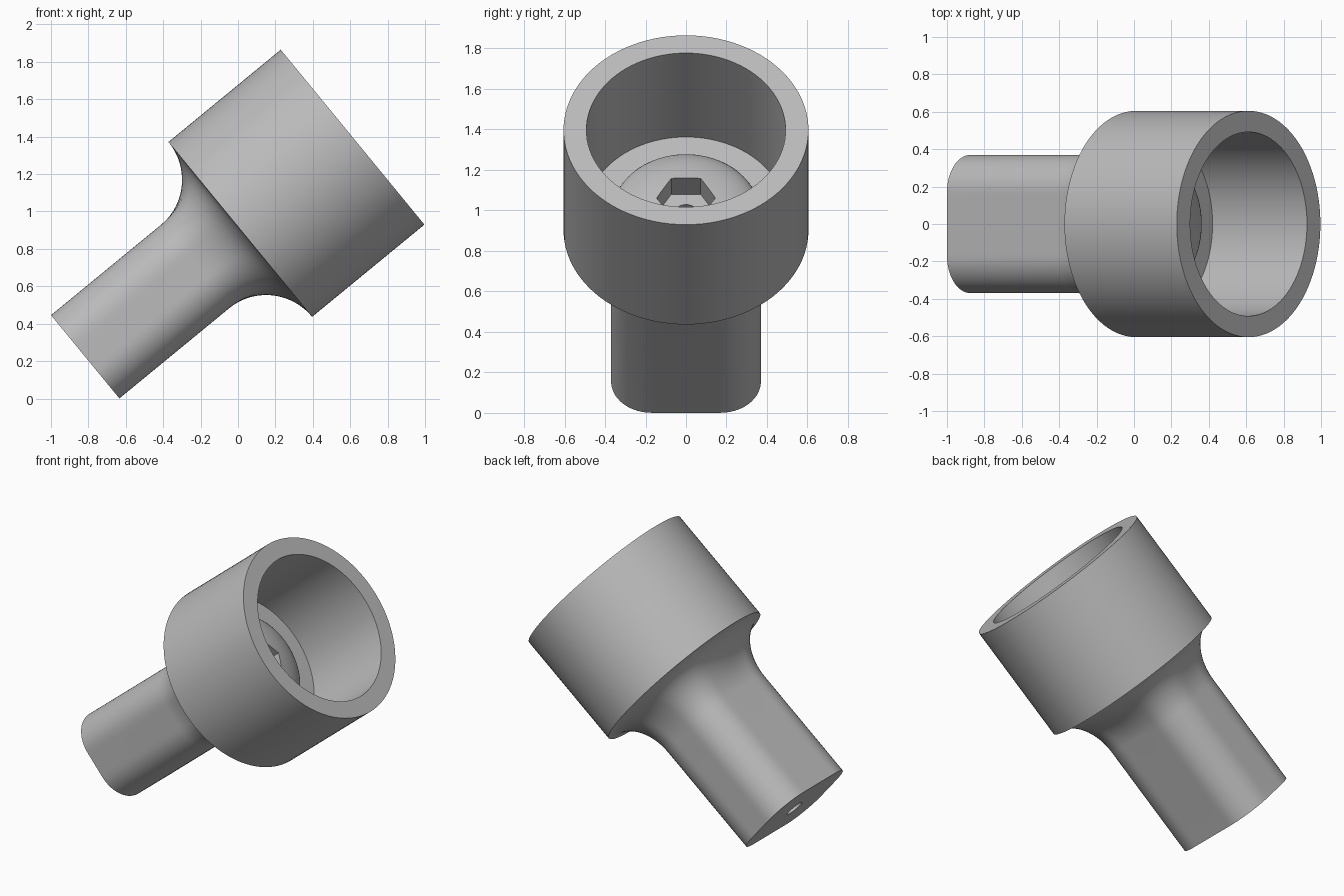
import bpy, bmesh, math
from mathutils import Matrix, Vector

cube = bpy.data.objects.get("Cube")
if cube:
    bpy.data.objects.remove(cube, do_unlink=True)

SEG = 96
STEM_W, STEM_Y, CORNER = 0.288, 0.37, 0.2    # stem half sizes and corner radius
CUP_R, INNER_R, BORE_R, HEX_R = 0.605, 0.492, 0.06, 0.145
FILLET_T, BACK_T, RIM_T, FLOOR_T = 0.76, 1.073, 1.85, 1.197
DOME_R, DOME_H = 0.365, 0.135


def circle(radius):
    return lambda a: radius


def hexagon(a):
    """Hexagon radius, with corners on the y axis."""
    step = math.pi / 3
    local = (a - math.pi / 2) % step - step / 2
    return HEX_R * math.cos(step / 2) / math.cos(local)


def stem(a):
    """Radius of the rounded rectangular stem at angle a."""
    c, s = abs(math.cos(a)), abs(math.sin(a))
    r = min(STEM_W / max(c, 1e-6), STEM_Y / max(s, 1e-6))
    cw, cy = STEM_W - CORNER, STEM_Y - CORNER
    if r * c > cw and r * s > cy:
        b = cw * c + cy * s
        r = b + math.sqrt(b * b - cw * cw - cy * cy + CORNER ** 2)
    return r


def dome_height(r):
    return FLOOR_T + DOME_H * math.sqrt(max(0, 1 - (r / DOME_R) ** 2))


def blend(f, g, k):
    return lambda a: f(a) + (g(a) - f(a)) * k


rings = []    # pairs of (radius by angle, height by radius)


def ring(shape, height):
    rings.append((shape, height if callable(height) else lambda r: height))


# Stem end with the small bore, then the straight stem
ring(circle(BORE_R), 0)
ring(stem, 0)

# Concave fillet flaring from the stem to the cup
for i in range(21):
    p = i / 20 * math.pi / 2
    ring(blend(stem, circle(CUP_R), 1 - math.cos(p)),
         FILLET_T + (BACK_T - FILLET_T) * math.sin(p))

# Cup wall, rim and floor
ring(circle(CUP_R), RIM_T)
ring(circle(INNER_R), RIM_T)
ring(circle(INNER_R), FLOOR_T)

# Domed boss with a hexagonal recess
for i in range(11):
    p = i / 10 * math.radians(62)
    ring(circle(DOME_R * math.cos(p)), dome_height)
ring(hexagon, dome_height)
ring(hexagon, FLOOR_T)
ring(circle(BORE_R), FLOOR_T)

# Skin the rings into one closed body
bm = bmesh.new()
loops = []
for shape, height in rings:
    loop = []
    for j in range(SEG):
        a = 2 * math.pi * j / SEG
        r = shape(a)
        loop.append(bm.verts.new((r * math.cos(a), r * math.sin(a), height(r))))
    loops.append(loop)
for i, lower in enumerate(loops):
    upper = loops[(i + 1) % len(loops)]
    for j in range(SEG):
        k = (j + 1) % SEG
        bm.faces.new((lower[j], lower[k], upper[k], upper[j]))

# Tilt the axis upwards towards +x
tilt = math.radians(39.4)
axis = Vector((math.cos(tilt), 0, math.sin(tilt)))
up = Vector((-math.sin(tilt), 0, math.cos(tilt)))
frame = Matrix((up, axis.cross(up), axis)).transposed().to_4x4()
bm.transform(Matrix.Translation((-0.817, 0, 0.223)) @ frame)
bmesh.ops.recalc_face_normals(bm, faces=bm.faces)

mesh = bpy.data.meshes.new("socket_body")
bm.to_mesh(mesh)
bm.free()
body = bpy.data.objects.new("socket_body", mesh)
bpy.context.collection.objects.link(body)

# Plain grey material
grey = bpy.data.materials.new("plain_grey")
grey.use_nodes = True
colour = (0.5, 0.5, 0.5, 1)
grey.diffuse_color = colour
grey.node_tree.nodes["Principled BSDF"].inputs["Base Color"].default_value = colour
mesh.materials.append(grey)

bpy.ops.object.select_all(action="DESELECT")
body.select_set(True)
bpy.context.view_layer.objects.active = body
bpy.ops.object.shade_smooth_by_angle(angle=math.radians(30))
